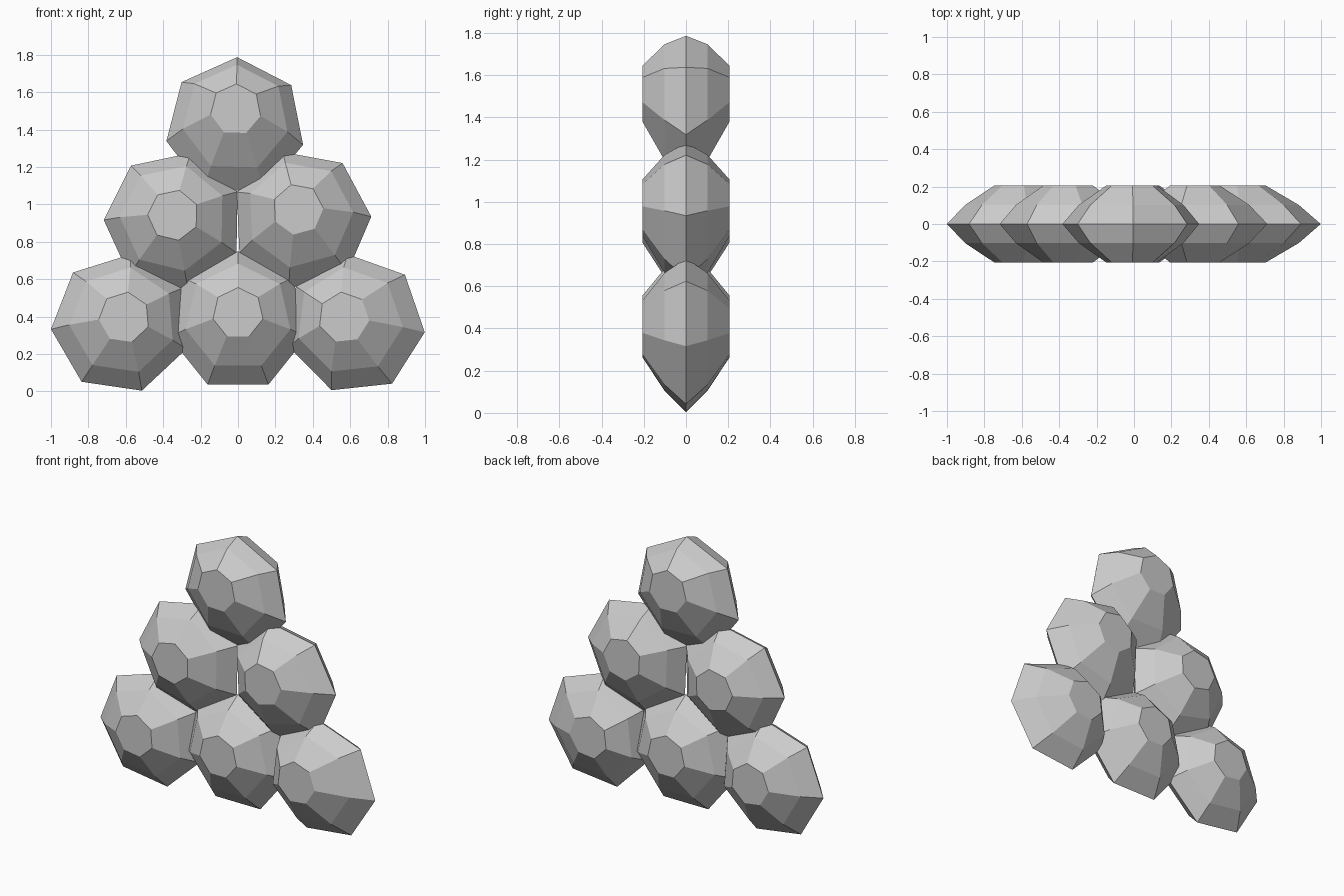
import bpy, bmesh, math

if "Cube" in bpy.data.objects:
    bpy.data.objects.remove(bpy.data.objects["Cube"])

SIDES = 7
# ring: depth y, radius, share of the cap offset applied
RINGS = [(-0.207, 0.137, 1.0), (-0.102, 0.287, 0.5), (0.0, 0.375, 0.0),
         (0.102, 0.287, 0.5), (0.207, 0.137, 1.0)]


def faceted_stone(name, cx, cz, angle, dx, dz):
    """Seven-sided flattened stone; (dx, dz) shifts its flat front and back caps."""
    bm = bmesh.new()
    rings = []
    for y, r, k in RINGS:
        ring = []
        for i in range(SIDES):
            a = math.radians(angle) + math.tau * i / SIDES
            ring.append(bm.verts.new((cx + k * dx + r * math.cos(a), y,
                                      cz + k * dz + r * math.sin(a))))
        rings.append(ring)
    # side bands
    for a, b in zip(rings, rings[1:]):
        for i in range(SIDES):
            j = (i + 1) % SIDES
            bm.faces.new((a[i], a[j], b[j], b[i]))
    # flat caps
    bm.faces.new(rings[0])
    bm.faces.new(rings[-1])
    bmesh.ops.recalc_face_normals(bm, faces=bm.faces)
    mesh = bpy.data.meshes.new(name)
    bm.to_mesh(mesh)
    bm.free()
    obj = bpy.data.objects.new(name, mesh)
    bpy.context.collection.objects.link(obj)
    return obj


# bottom row of three
faceted_stone("bottom_left_stone", -0.626, 0.362, 184.5, 0.018, 0.033)
faceted_stone("bottom_middle_stone", 0.0, 0.374, 90, 0.0, 0.044)
faceted_stone("bottom_right_stone", 0.626, 0.360, -6.7, -0.06, 0.035)
# middle row of two
faceted_stone("middle_left_stone", -0.343, 0.910, 179, -0.003, 0.032)
faceted_stone("middle_right_stone", 0.338, 0.918, 2.5, -0.018, 0.055)
# top
faceted_stone("top_stone", -0.015, 1.412, 88.4, 0.003, 0.095)
